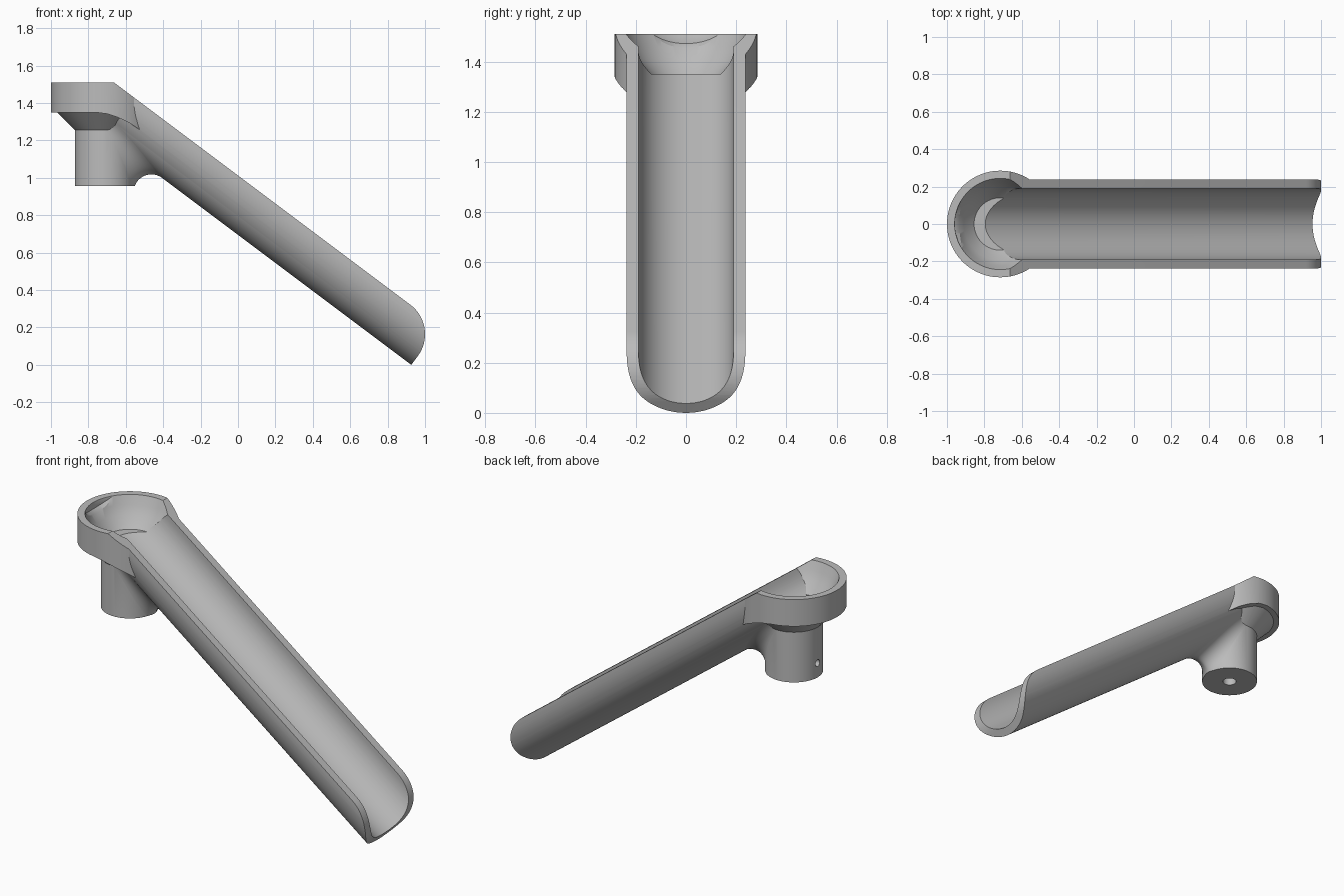
import bpy, bmesh, math
from math import sin, cos, pi, sqrt
from mathutils import Vector

if "Cube" in bpy.data.objects:
    bpy.data.objects.remove(bpy.data.objects["Cube"])

CX = -0.715                      # post and cup axis
AXIS, TOP, END = 0.793, 0.81, 0.741   # chute axis height, rim height, lower end (tilted frame)
R_OUT, R_IN, R_POST = 0.237, 0.19, 0.157
BASE, RIM = 0.955, 1.51


def tilt(s, n):
    """Chute frame (along, normal) to world x, z (3-4-5 slope)."""
    return 0.8 * s + 0.6 * n, -0.6 * s + 0.8 * n


def make(name, rings, closed_rows=False):
    """Loft equal-length closed rings into a solid (capped or looped)."""
    bm = bmesh.new()
    rows = [[bm.verts.new(p) for p in r] for r in rings]
    k = len(rows[0])
    pairs = list(zip(rows, rows[1:]))
    if closed_rows:
        pairs.append((rows[-1], rows[0]))
    else:
        bm.faces.new(rows[0])
        bm.faces.new(rows[-1])
    for a, b in pairs:
        for i in range(k):
            j = (i + 1) % k
            bm.faces.new((a[i], a[j], b[j], b[i]))
    bmesh.ops.recalc_face_normals(bm, faces=bm.faces)
    me = bpy.data.meshes.new(name)
    bm.to_mesh(me)
    bm.free()
    ob = bpy.data.objects.new(name, me)
    bpy.context.collection.objects.link(ob)
    return ob


def lathe(name, profile, n=96):
    return make(name, [[(CX + r * cos(2 * pi * i / n), r * sin(2 * pi * i / n), z)
                        for i in range(n)] for r, z in profile])


def side_prism(name, pts, w=0.6):
    return make(name, [[(x, y, z) for x, z in pts] for y in (-w, w)])


def trough(name, r, s0, s1, top, n=64):
    """U-shaped section swept along the slope."""
    sec = [(r, top)] + [(r * cos(pi * i / n), AXIS - r * sin(pi * i / n))
                        for i in range(n + 1)] + [(-r, top)]
    rings = []
    for s in (s0, s1):
        ring = []
        for y, h in sec:
            x, z = tilt(s, h)
            ring.append((x, y, z))
        rings.append(ring)
    return make(name, rings)


def combine(target, other, op):
    m = target.modifiers.new(op, 'BOOLEAN')
    m.operation, m.solver, m.object = op, 'EXACT', other
    bpy.context.view_layer.objects.active = target
    bpy.ops.object.modifier_apply(modifier=m.name)
    bpy.data.objects.remove(other, do_unlink=True)


# Post with the conical underside of the cup
body = lathe("chute_with_cup_and_post",
             [(R_POST, BASE), (R_POST, 1.255), (0.255, 1.353), (0.255, 1.40)])

# Cup ring, its lower edge sweeping down towards the chute
ring = lathe("cup_ring", [(0.285, 1.0), (0.285, 1.6)])
combine(ring, side_prism("ring_limit", [
    (-1.2, 1.35), (-0.76, 1.35), (-0.70, 1.342), (-0.64, 1.322), (-0.58, 1.293),
    (-0.53, 1.26), (-0.30, 1.13), (-0.30, 1.55), (-1.2, 1.55)]), 'INTERSECT')
combine(body, ring, 'UNION')

# Chute outer shell
combine(body, trough("chute", R_OUT, -1.4, END + 0.1, TOP + 0.01), 'UNION')

# Rolling-ball fillet between post and chute
BALL, rows = 0.095, []
for i in range(72):
    a = 2 * pi * i / 72
    out = Vector((cos(a), sin(a), 0))
    y = (R_POST + BALL) * out.y
    x = CX + (R_POST + BALL) * out.x
    drop = sqrt((R_OUT + BALL) ** 2 - y * y)
    c = Vector((x, y, (AXIS - drop - 0.6 * x) / 0.8))
    up = Vector((0.6 * drop, -y, 0.8 * drop)).normalized()
    d0, ang = -out, (-out).angle(up)
    side = (up - d0 * d0.dot(up)).normalized()
    arc = [c + BALL * (d0 * cos(ang * t / 12) + side * sin(ang * t / 12)) for t in range(13)]
    p1, p2 = arc[0] - out * 0.001, arc[-1] + up * 0.001
    arc[0], arc[-1] = p1, p2
    inner = Vector((CX, 0, 0)) + out * 0.1
    rows.append(arc + [Vector((inner.x, inner.y, p2.z + 0.17)),
                       Vector((inner.x, inner.y, p1.z))])
combine(body, make("fillet", rows, True), 'UNION')

# Trim to the side outline: level rim, sloping rim, rounded lower end
r = 0.197
outline = [(-1.2, RIM), ((TOP - 0.8 * RIM) / 0.6, RIM)]
outline += [tilt(END - r + r * sin(pi / 2 * i / 20), TOP - r + r * cos(pi / 2 * i / 20))
            for i in range(21)]
outline += [tilt(END, 0.5), (-0.44, BASE), (-1.2, BASE)]
combine(body, side_prism("side_outline", outline), 'INTERSECT')

# Hollow channel, stopped by the cup's round back wall
channel = trough("channel", R_IN, -1.9, END + 0.3, 1.6)
plan = [(1.5, -0.243), (1.5, 0.243)] + [
    (CX - 0.243 * sin(pi * i / 40), 0.243 * cos(pi * i / 40)) for i in range(41)]
combine(channel, make("plan_limit", [[(x, y, z) for x, y in plan] for z in (-1, 3)]),
        'INTERSECT')
combine(body, channel, 'DIFFERENCE')

# Tapered cup hollow
combine(body, lathe("cup_hollow", [(0.14, 1.35), (0.195, 1.41), (0.222, 1.46),
                                   (0.244, RIM), (0.27, 1.57)]), 'DIFFERENCE')

# Screw hole in the post's foot and pin hole in its back
combine(body, lathe("screw_hole", [(0.038, 0.8), (0.038, 1.14)], 32), 'DIFFERENCE')
pin = [[(x, 0.02 * cos(2 * pi * i / 24), 1.04 + 0.02 * sin(2 * pi * i / 24))
        for i in range(24)] for x in (-1.0, CX)]
combine(body, make("pin_hole", pin), 'DIFFERENCE')

# Finish
mat = bpy.data.materials.new("plain grey")
mat.diffuse_color = (0.5, 0.5, 0.5, 1)
mat.use_nodes = True
mat.node_tree.nodes["Principled BSDF"].inputs["Base Color"].default_value = mat.diffuse_color
body.data.materials.clear()
body.data.materials.append(mat)
bpy.ops.object.select_all(action='DESELECT')
body.select_set(True)
bpy.context.view_layer.objects.active = body
bpy.ops.object.shade_smooth_by_angle(angle=math.radians(25))
